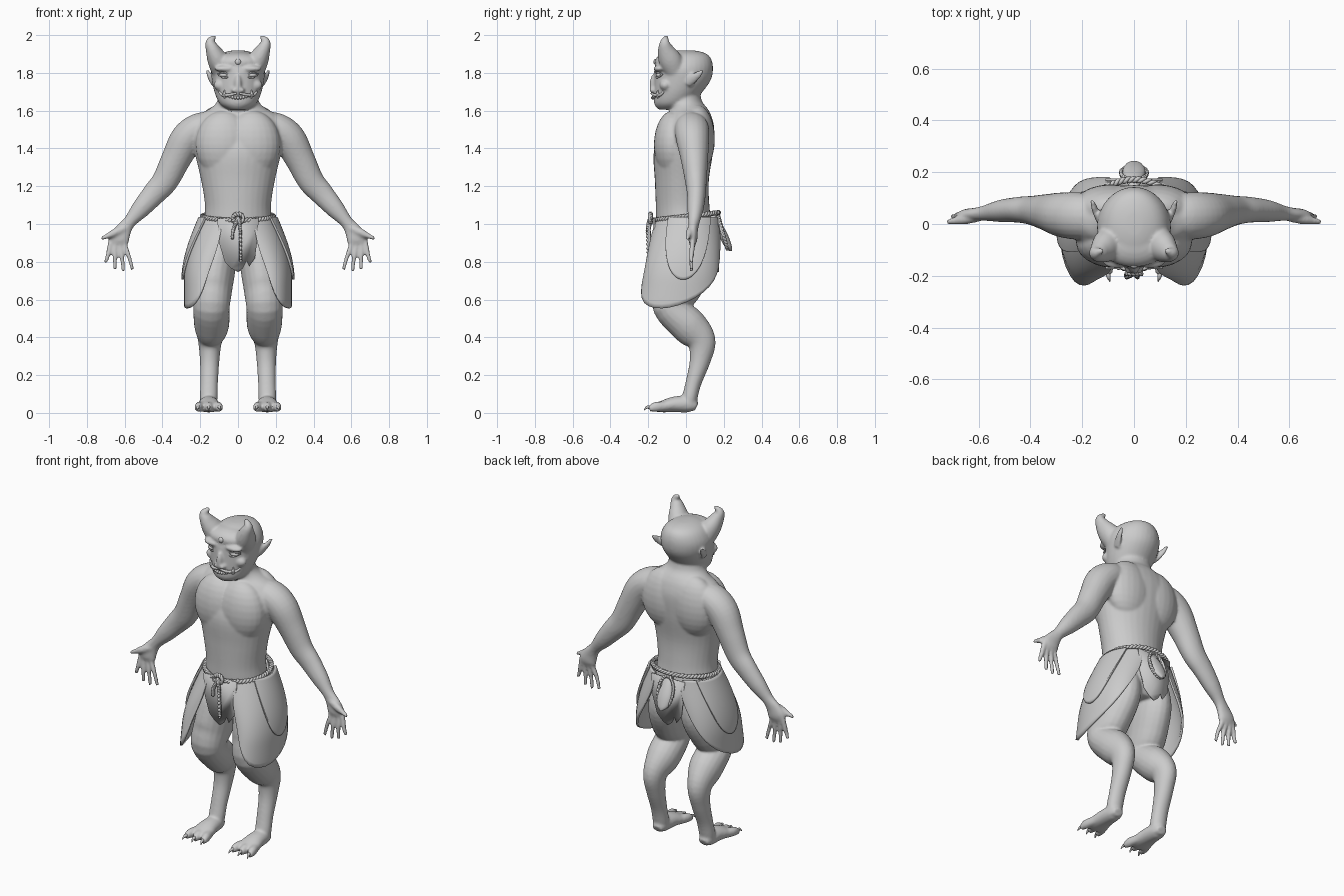
import bpy, bmesh, math
from mathutils import Vector, Matrix

cube = bpy.data.objects.get("Cube")
if cube:
    bpy.data.objects.remove(cube, do_unlink=True)

clay = bpy.data.materials.new("grey_clay")
clay.use_nodes = True
GREY = (0.6, 0.6, 0.6, 1)
clay.diffuse_color = GREY
clay.node_tree.nodes["Principled BSDF"].inputs["Base Color"].default_value = GREY
X, Y = Vector((1, 0, 0)), Vector((0, 1, 0))


def spline(stations, steps=5):
    """Smooth interpolation through stations of any dimension."""
    p = [Vector(s) for s in stations]
    p = [p[0]] + p + [p[-1]]
    out = []
    for a, b, c, d in zip(p, p[1:], p[2:], p[3:]):
        for i in range(steps):
            t = i / steps
            out.append(b + (c - a) * (t / 2) + (a * 2 - b * 5 + c * 4 - d) * (t * t / 2)
                       + (b * 3 - a - c * 3 + d) * (t ** 3 / 2))
    return out + [p[-1]]


def tube(bm, stations, side=X, mirror=True, n=20):
    """Loft of ellipses; each station is x, y, z, radius along side, other radius.
    Unmirrored lofts keep level rings."""
    pts = spline(stations)
    for sx in (1, -1) if mirror else (1,):
        rings = []
        for i, s in enumerate(pts):
            tangent = Vector((0, 0, 1))
            if mirror:
                tangent = (pts[min(i + 1, len(pts) - 1)] - pts[max(i - 1, 0)]).to_3d().normalized()
            u = (side - tangent * tangent.dot(side)).normalized()
            v = tangent.cross(u)
            ring = []
            for k in range(n):
                a = math.tau * k / n
                co = Vector(s[:3]) + u * max(s[3], .002) * math.cos(a) + v * max(s[4], .002) * math.sin(a)
                ring.append(bm.verts.new((co.x * sx, co.y, co.z)))
            rings.append(ring)
        for r, q in zip(rings, rings[1:]):
            for k in range(n):
                bm.faces.new((r[k], r[k - 1], q[k - 1], q[k]))
        bm.faces.new(rings[0])
        bm.faces.new(rings[-1][::-1])


def ball(bm, x, y, z, size, mirror=True):
    for sx in (1, -1) if mirror else (1,):
        m = Matrix.Translation((x * sx, y, z)) @ Matrix.Diagonal((*size, 1))
        bmesh.ops.create_uvsphere(bm, u_segments=24, v_segments=14, radius=1, matrix=m)


def finish(name, bm):
    bmesh.ops.recalc_face_normals(bm, faces=bm.faces)
    for f in bm.faces:
        f.smooth = True
    me = bpy.data.meshes.new(name)
    bm.to_mesh(me)
    bm.free()
    me.materials.append(clay)
    ob = bpy.data.objects.new(name, me)
    bpy.context.collection.objects.link(ob)
    return ob


def rope(name, path, closed=False, radius=.008, twists=20):
    """Two strands wound around a path."""
    cu = bpy.data.curves.new(name, "CURVE")
    cu.dimensions = "3D"
    cu.bevel_depth = radius
    cu.bevel_resolution = 1
    cu.materials.append(clay)
    for phase in (0, math.pi):
        sp = cu.splines.new("POLY")
        sp.points.add(len(path) - 1)
        sp.use_cyclic_u = closed
        for i, p in enumerate(path):
            a = math.tau * twists * i / len(path) + phase
            out = Vector((p[0], p[1], 0)).normalized() * math.cos(a) * radius * .8
            sp.points[i].co = (p[0] + out.x, p[1] + out.y, p[2] + math.sin(a) * radius * .8, 1)
    bpy.context.collection.objects.link(bpy.data.objects.new(name, cu))


# Body: overlapping forms fused into one skin
body = bmesh.new()
tube(body, [(0, 0, .8, .12, .11), (0, .01, .89, .18, .15), (0, -.01, 1, .18, .147), (0, -.018, 1.1, .175, .142),
            (0, -.022, 1.23, .195, .143), (0, -.014, 1.38, .23, .157), (0, .008, 1.5, .25, .142),
            (0, .02, 1.57, .22, .115), (0, .015, 1.61, .15, .1), (0, -.005, 1.65, .11, .09),
            (0, -.015, 1.72, .1, .085)], mirror=False, n=32)
ball(body, .075, -.07, 1.42, (.15, .1, .18))
ball(body, .09, .06, 1.45, (.15, .093, .18))

# Arms and hands
tube(body, [(.12, .025, 1.53, .07, .06), (.2, .03, 1.51, .09, .08), (.27, .035, 1.45, .088, .088),
            (.33, .045, 1.34, .072, .078), (.385, .052, 1.23, .058, .07), (.445, .055, 1.16, .05, .062),
            (.515, .05, 1.08, .043, .05), (.575, .042, 1.01, .03, .034), (.608, .038, .965, .025, .045),
            (.63, .036, .92, .024, .055), (.636, .035, .89, .015, .048)], Y)
tube(body, [(.595, .03, .98, .02, .02), (.65, .018, .955, .02, .022), (.69, .013, .937, .015, .015),
            (.724, .008, .922, .009, .009)], Y, n=10)
for base, tip, low in ((.678, .702, .795), (.652, .652, .757), (.625, .606, .749), (.598, .558, .757)):
    tube(body, [(base - .005, .036, .92, .014, .013), (base, .034, .885, .015, .014),
                ((base + tip) / 2, .028, .83, .014, .012), (tip, .03, low, .01, .01)], Y, n=10)

# Bent legs and feet
tube(body, [(.1, .02, .92, .08, .12), (.11, 0, .8, .1, .15), (.13, -.05, .66, .1, .13), (.14, -.085, .56, .096, .09),
            (.14, .015, .46, .092, .097), (.148, .08, .38, .064, .078), (.15, .075, .28, .052, .056),
            (.153, .04, .16, .047, .042), (.155, .02, .08, .047, .041), (.155, .01, .02, .04, .04)])
tube(body, [(.155, .055, .03, .03, .022), (.155, .02, .045, .045, .043), (.155, -.06, .045, .055, .042),
            (.155, -.13, .032, .066, .03), (.155, -.16, .025, .05, .02)])
claws = bmesh.new()
for d in (-.052, 0, .052):
    tube(body, [(.155 + d * .7, -.1, .035, .024, .025), (.155 + d, -.16, .032, .024, .027),
                (.155 + d * 1.1, -.195, .02, .015, .015)], n=10)
    tube(claws, [(.155 + d, -.175, .028, .011, .011), (.155 + d * 1.1, -.205, .03, .008, .008),
                 (.155 + d * 1.2, -.222, .015, .002, .002)], n=8)
finish("toe_claws", claws)

# Head with horns, ears and face
tube(body, [(0, -.085, 1.605, .05, .06), (0, -.068, 1.635, .095, .1), (0, -.045, 1.69, .122, .125),
            (0, -.02, 1.76, .138, .15), (0, -.012, 1.82, .142, .155), (0, -.005, 1.87, .122, .14),
            (0, 0, 1.9, .09, .11), (0, 0, 1.916, .045, .06), (0, 0, 1.92, .005, .005)], mirror=False, n=32)
ball(body, 0, -.075, 1.855, (.13, .092, .055), False)
tube(body, [(.075, -.05, 1.8, .06, .06), (.108, -.085, 1.87, .062, .055), (.134, -.107, 1.925, .043, .038),
            (.146, -.112, 1.965, .025, .025), (.12, -.1, 1.996, .008, .008)], Y)
tube(body, [(.125, .01, 1.745, .018, .024), (.142, .035, 1.768, .013, .026), (.155, .067, 1.793, .012, .018),
            (.162, .092, 1.815, .007, .007)], n=12)
ball(body, .065, -.142, 1.822, (.06, .03, .018))
ball(body, .09, -.11, 1.735, (.04, .03, .03))
ball(body, 0, -.168, 1.735, (.02, .026, .06), False)
ball(body, .018, -.172, 1.708, (.018, .022, .014))
ball(body, 0, -.125, 1.64, (.055, .042, .028), False)
skin = finish("body", body)
mod = skin.modifiers.new("fuse", "REMESH")
mod.mode, mod.voxel_size, mod.use_smooth_shade = "VOXEL", .007, True
mod = skin.modifiers.new("soften", "SMOOTH")
mod.factor, mod.iterations = .5, 8

eyes = bmesh.new()
ball(eyes, .072, -.138, 1.788, (.027, .022, .013))
ball(eyes, 0, -.16, 1.858, (.016, .012, .016), False)
finish("eyes", eyes)
lids = bmesh.new()
for dz in (.014, -.014):
    tube(lids, [(.038, -.15, 1.784, .004, .004), (.072, -.155, 1.788 + dz, .005, .005),
                (.106, -.125, 1.792, .004, .004)], n=8)
finish("eyelids", lids)

teeth = bmesh.new()
for i in range(-5, 6):
    x = i * .0145
    ball(teeth, x, -.05 - .125 * math.sqrt(1 - (x / .12) ** 2), 1.668 + 4 * x * x, (.008, .01, .009), False)
tube(teeth, [(.068, -.145, 1.67, .009, .009), (.074, -.153, 1.69, .007, .007), (.07, -.145, 1.71, .002, .002)], n=8)
finish("teeth", teeth)
whiskers = bmesh.new()
tube(whiskers, [(.008, -.182, 1.692, .005, .006), (.045, -.17, 1.684, .007, .008), (.08, -.14, 1.682, .008, .008),
                (.098, -.12, 1.7, .006, .006), (.09, -.125, 1.712, .003, .003)], n=8)
finish("moustache", whiskers)


# Skirt petals wrapped around the hips
def petal(name, length, top, bottom, turn, lift, lean, cols=28, rows=20):
    for sx, label in ((1, "left"), (-1, "right")):
        bm = bmesh.new()
        grid = []
        for j in range(rows + 1):
            row = []
            for i in range(cols + 1):
                s = math.sin(math.pi * (i / cols - .5))
                drop = length * math.sqrt(max(1 - s * s, .003)) * (1 - lean * s) * j / rows
                e = math.sin(min(drop / .34, 1) * math.pi / 2)
                k = min(drop / .45, 1)
                a = math.radians(turn + s * (top + (bottom - top) * e))
                x = .17 * e + (.19 - .08 * e + lift) * math.cos(a)
                y = .01 - .05 * k + (.172 + .035 * k + lift) * math.sin(a)
                row.append(bm.verts.new((x * sx, y, 1.035 - drop)))
            grid.append(row)
        for r, q in zip(grid, grid[1:]):
            for i in range(cols):
                bm.faces.new((r[i], r[i + 1], q[i + 1], q[i]))
        solid = finish(label + name, bm).modifiers.new("thickness", "SOLIDIFY")
        solid.thickness, solid.offset = .012, 0


petal("_large_petal", .465, 62, 112, 0, 0, .28)
petal("_small_petal", .33, 36, 38, 3, .014, 0)

# Ragged loincloth, front and back
for name, y, flip in (("front_loincloth", -.174, 1), ("back_loincloth", .176, -1)):
    bm = bmesh.new()
    outline = [(-.11, 1.03), (-.1, .9), (-.07, .8), (-.035, .765), (0, .745), (.025, .765), (.045, .805),
               (.06, .775), (.09, .82), (.1, .9), (.11, 1.03)]
    bm.faces.new([bm.verts.new((x * flip, y, z)) for x, z in outline])
    finish(name, bm).modifiers.new("thickness", "SOLIDIFY").thickness = .01

# Rope belt, knot, hanging ends and the pouch behind
belt = [(.188 * math.cos(a), .172 * math.sin(a), 1.04 + .02 * math.sin(a))
        for a in (math.tau * i / 240 for i in range(240))]
rope("belt", belt, True, .008, 30)
knot = [(.028 * math.cos(a), -.188, 1.03 + .022 * math.sin(a)) for a in (math.tau * i / 60 for i in range(60))]
rope("knot", knot, True, .008, 6)
for name, x, end in (("long_rope_end", .012, .81), ("short_rope_end", -.025, .93)):
    rope(name, [p[:3] for p in spline([(0, -.188, 1.03), (x, -.2, .97), (x * 1.2, -.195, end)], 30)], False, .008, 9)
loop = [(.05 * math.sin(a), .195 - .025 * math.cos(a), .955 + .085 * math.cos(a))
        for a in (math.tau * i / 100 for i in range(100))]
rope("pouch_loop", loop, True, .007, 14)
pouch = bmesh.new()
tube(pouch, [(0, .14, 1.045, .015, .015), (0, .17, 1, .03, .02), (0, .198, .94, .044, .025),
             (0, .222, .885, .036, .02), (0, .236, .858, .008, .008)], mirror=False)
finish("back_pouch", pouch)
